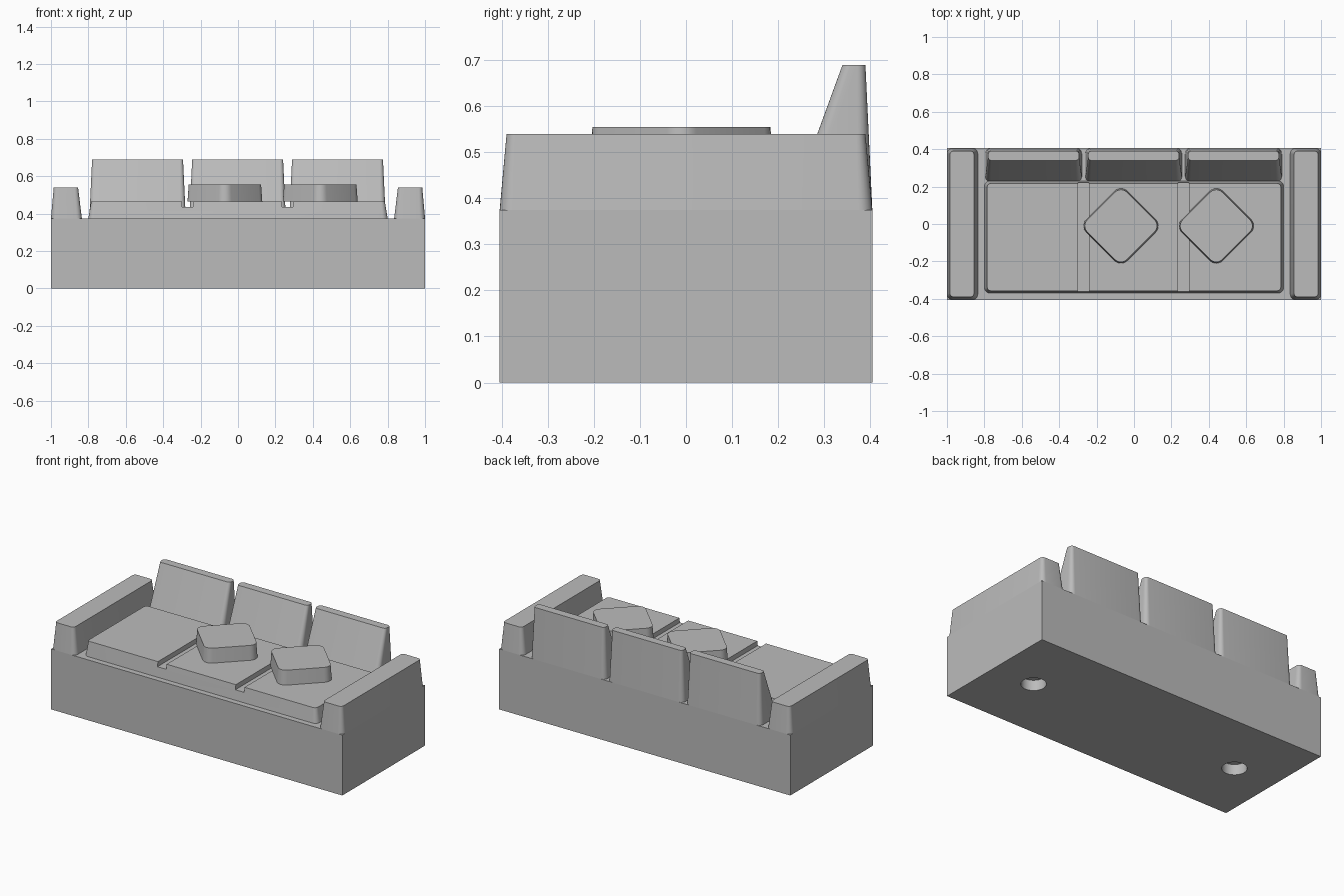
import bpy
import bmesh
import math
from mathutils import Matrix

default = bpy.data.objects.get("Cube")
if default:
    bpy.data.objects.remove(default, do_unlink=True)

grey = bpy.data.materials.new("plain grey")
grey.use_nodes = True
colour = (0.5, 0.5, 0.5, 1)
grey.diffuse_color = colour
grey.node_tree.nodes["Principled BSDF"].inputs["Base Color"].default_value = colour


def finish(name, bm):
    bmesh.ops.recalc_face_normals(bm, faces=bm.faces)
    mesh = bpy.data.meshes.new(name)
    bm.to_mesh(mesh)
    bm.free()
    mesh.materials.append(grey)
    obj = bpy.data.objects.new(name, mesh)
    bpy.context.collection.objects.link(obj)
    return obj


def rounded_rect(x0, x1, y0, y1, r, steps=6):
    """Corner points of a rounded rectangle, counter-clockwise."""
    corners = ((x1 - r, y1 - r), (x0 + r, y1 - r), (x0 + r, y0 + r), (x1 - r, y0 + r))
    points = []
    for i, (cx, cy) in enumerate(corners):
        for s in range(steps + 1):
            a = (i + s / steps) * math.pi / 2
            points.append((cx + r * math.cos(a), cy + r * math.sin(a)))
    return points


def tapered_block(name, bottom, top, z0, z1, r0, r1):
    """Rounded block lofted between two rectangles (x0, x1, y0, y1)."""
    bm = bmesh.new()
    low = [bm.verts.new((x, y, z0)) for x, y in rounded_rect(*bottom, r0)]
    high = [bm.verts.new((x, y, z1)) for x, y in rounded_rect(*top, r1)]
    bm.faces.new(low)
    bm.faces.new(high)
    for i in range(len(low)):
        j = (i + 1) % len(low)
        bm.faces.new((low[i], low[j], high[j], high[i]))
    return finish(name, bm)


def box(name, x0, x1, y0, y1, z0, z1):
    bm = bmesh.new()
    place = Matrix.Translation(((x0 + x1) / 2, (y0 + y1) / 2, (z0 + z1) / 2))
    size = Matrix.Diagonal((x1 - x0, y1 - y0, z1 - z0, 1))
    bmesh.ops.create_cube(bm, size=1, matrix=place @ size)
    return finish(name, bm)


def cut(target, cutter):
    """Subtract the cutter, bake the result and discard the cutter."""
    mod = target.modifiers.new("cut", "BOOLEAN")
    mod.operation = "DIFFERENCE"
    mod.solver = "EXACT"
    mod.object = cutter
    cutter.hide_render = True
    bpy.context.view_layer.update()
    graph = bpy.context.evaluated_depsgraph_get()
    baked = bpy.data.meshes.new_from_object(target.evaluated_get(graph))
    target.modifiers.clear()
    target.data = baked
    bpy.data.objects.remove(cutter, do_unlink=True)


BASE_TOP = 0.375
SEAT_TOP = 0.465
parts = []

# Base with two round sockets underneath
base = box("base", -1, 1, -0.405, 0.405, 0, BASE_TOP)
for x in (-0.72, 0.72):
    bm = bmesh.new()
    bmesh.ops.create_cone(bm, cap_ends=True, segments=40, radius1=0.07, radius2=0.07,
                          depth=0.13, matrix=Matrix.Translation((x, 0, 0)))
    cut(base, finish("socket_cutter", bm))
parts.append(base)

# Armrests
for side, name in ((-1, "right_armrest"), (1, "left_armrest")):
    low = sorted((side * 0.835, side * 1.0))
    high = sorted((side * 0.855, side * 0.985))
    parts.append(tapered_block(name, (*low, -0.405, 0.405), (*high, -0.39, 0.39),
                               BASE_TOP, 0.54, 0.03, 0.02))

# Seat with two seams
seat = tapered_block("seat", (-0.8, 0.8, -0.37, 0.23), (-0.785, 0.785, -0.357, 0.217),
                     BASE_TOP, SEAT_TOP, 0.03, 0.02)
for x in (-0.27, 0.265):
    cut(seat, box("seam_cutter", x - 0.03, x + 0.03, -0.5, 0.5, 0.435, 0.6))
parts.append(seat)

# Back cushions, leaning back
for name, x in (("right", -0.537), ("middle", -0.002), ("left", 0.532)):
    parts.append(tapered_block(name + "_back_cushion",
                               (x - 0.258, x + 0.258, 0.225, 0.405),
                               (x - 0.243, x + 0.243, 0.34, 0.39),
                               BASE_TOP, 0.69, 0.03, 0.018))

# Loose pillows, turned to diamonds
for name, x in (("right_pillow", -0.07), ("left_pillow", 0.44)):
    pillow = tapered_block(name, (-0.156, 0.156, -0.156, 0.156),
                           (-0.15, 0.15, -0.15, 0.15), SEAT_TOP, 0.555, 0.05, 0.045)
    pillow.data.transform(Matrix.Translation((x, -0.01, 0)) @ Matrix.Rotation(math.pi / 4, 4, "Z"))
    parts.append(pillow)

# Smooth rounded corners, sharp edges elsewhere
bpy.ops.object.select_all(action="DESELECT")
for obj in parts:
    obj.select_set(True)
bpy.context.view_layer.objects.active = base
bpy.ops.object.shade_smooth_by_angle(angle=math.radians(30))
